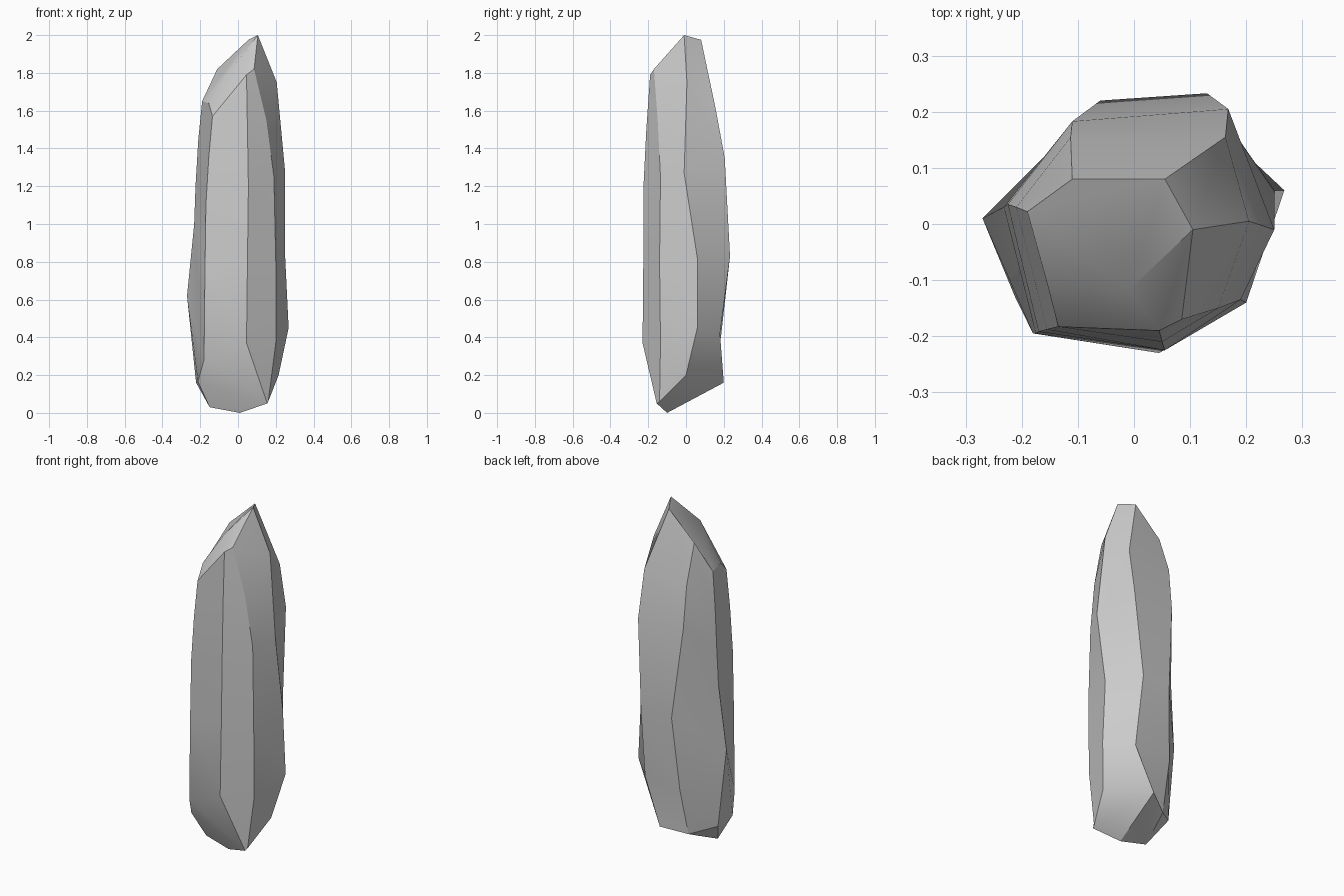
import bpy, bmesh, math
from mathutils import Vector

if "Cube" in bpy.data.objects:
    bpy.data.objects.remove(bpy.data.objects["Cube"])

# Long crystal edges, each a path from tip to base, counter-clockwise from front left
edges = {
    "front_left": [(-.135, -.183, 1.57), (-.155, -.188, 1.35), (-.17, -.192, 1.1),
                   (-.175, -.195, .75), (-.18, -.195, .28), (-.212, -.13, .165)],
    "front_right": [(.045, -.19, 1.79), (.05, -.21, 1.5), (.055, -.225, 1.2),
                    (.05, -.226, .8), (.045, -.23, .37), (.155, -.155, .05)],
    "right_front": [(.085, -.17, 1.82), (.15, -.15, 1.55), (.19, -.135, 1.25),
                    (.20, -.14, .8), (.20, -.135, .37), (.16, -.14, .06)],
    "right": [(.105, -.01, 2.0), (.205, .005, 1.75), (.25, -.01, 1.27),
              (.25, .06, .82), (.268, .06, .45), (.215, .0, .2)],
    "back_right": [(.055, .08, 1.975), (.163, .155, 1.62), (.168, .205, 1.35),
                   (.13, .233, .83), (.14, .18, .42), (.03, .2, .16)],
    "back_left": [(-.11, .08, 1.82), (-.113, .155, 1.6), (-.11, .183, 1.35),
                  (-.06, .22, .83), (-.09, .185, .4), (-.1, .12, .12)],
    "left": [(-.19, .022, 1.65), (-.21, .03, 1.45), (-.225, .035, 1.2),
             (-.232, .03, 1.0), (-.27, .01, .62), (-.222, .02, .16)],
}

bm = bmesh.new()
cols = [[bm.verts.new(p) for p in path] for path in edges.values()]

# Sides: bridge neighbouring edges
for i, a in enumerate(cols):
    b = cols[(i + 1) % len(cols)]
    for k in range(len(a) - 1):
        bm.faces.new((a[k], a[k + 1], b[k + 1], b[k]))

# Slanted tip facets
A, B, C, D, E, F, G = [c[0] for c in cols]
P = bm.verts.new((-.155, -.105, 1.64))
Q = bm.verts.new((-.01, -.118, 1.85))
for f in ((D, E, F, G, P, Q), (A, B, Q, P), (B, C, D, Q), (G, A, P)):
    bm.faces.new(f)

# Pointed underside
a, b, c, d, e, f, g = [col[-1] for col in cols]
low = bm.verts.new((.01, -.1, 0))
heel = bm.verts.new((-.15, -.08, .03))
for face in ((b, a, heel), (b, heel, low), (c, b, low), (d, c, e), (e, c, low),
             (e, low, heel), (f, e, heel), (g, f, heel), (a, g, heel)):
    bm.faces.new(face)

bmesh.ops.recalc_face_normals(bm, faces=bm.faces)
mesh = bpy.data.meshes.new("crystal_shard")
bm.to_mesh(mesh)
bm.free()
shard = bpy.data.objects.new("crystal_shard", mesh)
bpy.context.collection.objects.link(shard)

# Soft faces, crisp facet edges
bpy.context.view_layer.objects.active = shard
shard.select_set(True)
bpy.ops.object.shade_smooth_by_angle(angle=math.radians(30))
